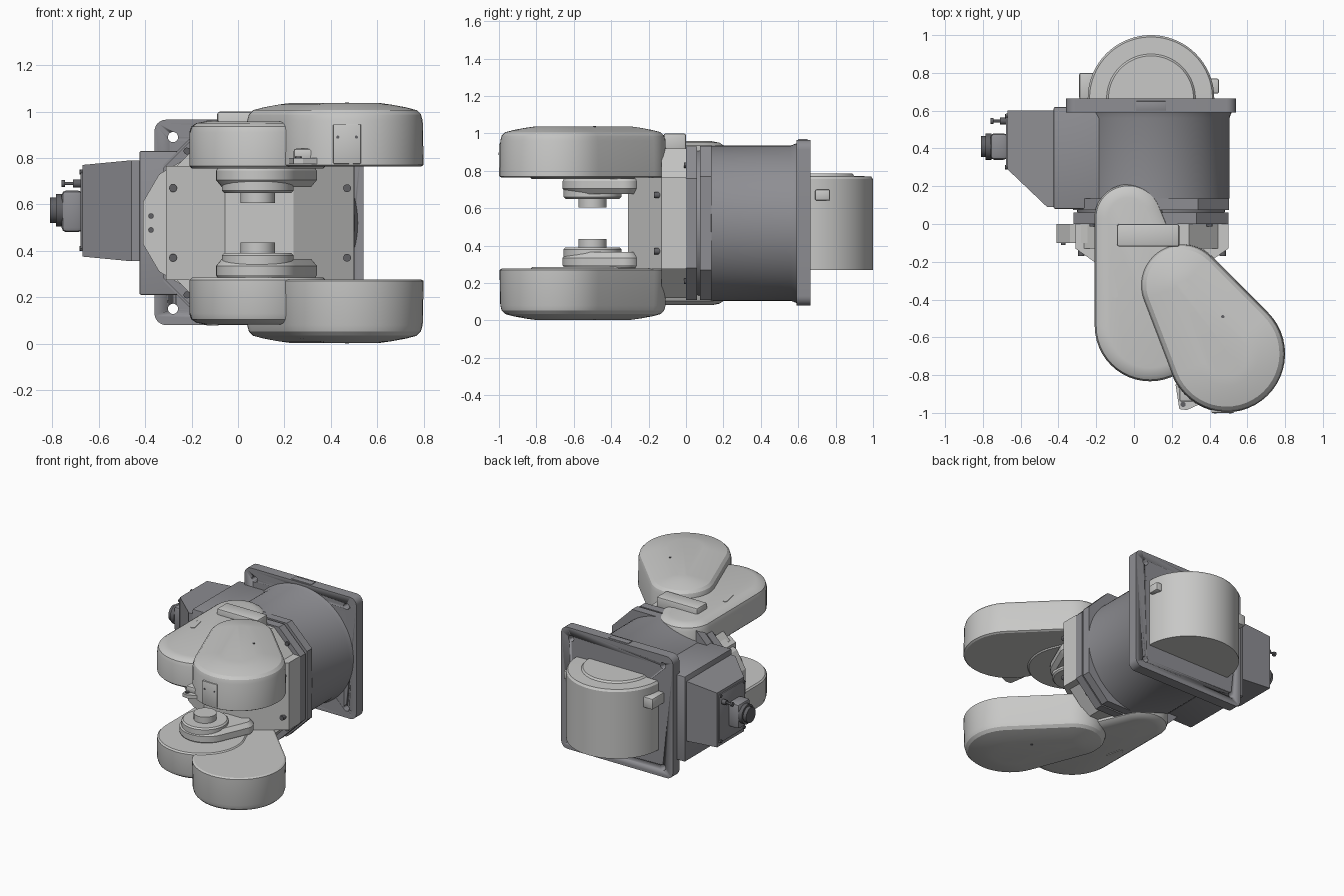
import bpy, bmesh, math
from mathutils import Vector

if "Cube" in bpy.data.objects:
    bpy.data.objects.remove(bpy.data.objects["Cube"])


def material(name, rgb):
    m = bpy.data.materials.new(name)
    m.use_nodes = True
    m.diffuse_color = (*rgb, 1)
    m.node_tree.nodes["Principled BSDF"].inputs["Base Color"].default_value = (*rgb, 1)
    return m


LIGHT = material("light grey", (0.58, 0.58, 0.57))
DARK = material("blue grey", (0.27, 0.27, 0.29))
STEEL = material("charcoal", (0.12, 0.12, 0.13))
MID = 0.52          # mirror height of the two arms
CX = 0.09           # centre line of the body


def finish(name, bm, mat):
    bmesh.ops.recalc_face_normals(bm, faces=bm.faces)
    me = bpy.data.meshes.new(name)
    bm.to_mesh(me)
    bm.free()
    me.materials.append(mat)
    for p in me.polygons:
        p.use_smooth = True
    me.set_sharp_from_angle(angle=math.radians(28))
    ob = bpy.data.objects.new(name, me)
    bpy.context.collection.objects.link(ob)
    return ob


def loft(name, rings, mat):
    """Skin matching rings of points and cap both ends."""
    bm = bmesh.new()
    vs = [[bm.verts.new(p) for p in ring] for ring in rings]
    n = len(vs[0])
    for a, b in zip(vs, vs[1:]):
        for i in range(n):
            j = (i + 1) % n
            bm.faces.new((a[i], a[j], b[j], b[i]))
    bm.faces.new(vs[0])
    bm.faces.new(vs[-1])
    return finish(name, bm, mat)


def place(axis, u, v, t):
    return {"x": (t, u, v), "y": (u, t, v), "z": (u, v, t)}[axis]


def prism(name, axis, outline, t0, t1, mat):
    return loft(name, [[place(axis, u, v, t) for u, v in outline] for t in (t0, t1)], mat)


def turned(name, axis, u, v, profile, mat, n=64):
    """Round part: profile is a list of (radius, position along axis)."""
    angles = [math.tau * i / n for i in range(n)]
    return loft(name, [[place(axis, u + r * math.cos(a), v + r * math.sin(a), t)
                        for a in angles] for r, t in profile], mat)


def box(name, lo, hi, mat, bevel=0.01):
    bm = bmesh.new()
    bmesh.ops.create_cube(bm, size=1)
    lo, hi = Vector(lo), Vector(hi)
    for v in bm.verts:
        v.co = (lo + hi) / 2 + v.co * (hi - lo)
    if bevel:
        bmesh.ops.bevel(bm, geom=bm.edges[:], offset=bevel, segments=2,
                        affect='EDGES', profile=0.5)
    return finish(name, bm, mat)


def pill(c1, r1, c2, r2, inset=0.0, n=28):
    """Outline wrapped around two circles."""
    d = Vector(c2) - Vector(c1)
    phi, beta = math.atan2(d.y, d.x), math.acos((r1 - r2) / d.length)
    pts = []
    for c, r, a0, a1 in ((c1, r1, phi + beta, phi + math.tau - beta),
                         (c2, r2, phi - beta, phi + beta)):
        for i in range(n):
            a = a0 + (a1 - a0) * i / (n - 1)
            pts.append((c[0] + (r - inset) * math.cos(a), c[1] + (r - inset) * math.sin(a)))
    return pts


def slab(name, circles, levels, side, mat):
    """Pill-shaped housing; levels are (inset, distance from the mid plane)."""
    loft(name, [[(x, y, MID + side * h) for x, y in pill(*circles, inset=i)]
                for i, h in levels], mat)


def rounded_rect(u0, u1, v0, v1, r, n=7):
    pts = []
    for k, (u, v) in enumerate(((u1 - r, v1 - r), (u0 + r, v1 - r),
                                (u0 + r, v0 + r), (u1 - r, v0 + r))):
        for i in range(n):
            a = math.pi / 2 * (k + i / (n - 1))
            pts.append((u + r * math.cos(a), v + r * math.sin(a)))
    return pts


def octagon(apothem, half_flat):
    a, b = apothem, half_flat
    return [(CX + u, MID + v) for u, v in ((a, -b), (a, b), (b, a), (-b, a),
                                          (-a, b), (-a, -b), (-b, -a), (b, -a))]


# Mounting plate with four corner holes
plate = prism("mounting_plate", "y", rounded_rect(-0.36, 0.54, 0.08, 0.965, 0.05), 0.59, 0.665, DARK)
for sx in (-1, 1):
    for sz in (-1, 1):
        hole = turned("hole_cutter", "y", CX + sx * 0.37, MID + sz * 0.37,
                      [(0.022, 0.5), (0.022, 0.75)], DARK, 24)
        hole.hide_render = hole.hide_viewport = True
        mod = plate.modifiers.new("hole", "BOOLEAN")
        mod.operation, mod.object = "DIFFERENCE", hole
box("plate_notch_cover", (0.01, 0.6, 0.95), (0.17, 0.65, 0.97), DARK, 0.004)

# Round body and its front flange
turned("body", "y", CX, MID, [(0.39, 0.06), (0.4, 0.13), (0.415, 0.135), (0.415, 0.56),
                              (0.43, 0.6)], DARK, 96)
prism("front_flange", "y", octagon(0.41, 0.24), 0.0, 0.06, DARK)
prism("flange_ring", "y", octagon(0.412, 0.25), 0.075, 0.135, DARK)
for sx in (-1, 1):
    for sz in (-1, 1):
        turned("flange_bolt", "y", CX + sx * 0.31, MID + sz * 0.31,
               [(0.015, -0.012), (0.015, 0.01)], STEEL, 12)

# Rear motor drum, axis upright
turned("rear_drum", "z", CX, 0.665, [(0.335, 0.27), (0.335, 0.755), (0.325, 0.77),
                                     (0.235, 0.772), (0.225, 0.785)], LIGHT, 96)
box("drum_latch", (-0.29, 0.66, 0.62), (-0.2, 0.8, 0.7), LIGHT)
box("drum_ear", (0.38, 0.69, 0.64), (0.45, 0.77, 0.7), LIGHT)

# Connector housing on the right side
box("side_housing", (-0.425, 0.08, 0.21), (0.0, 0.62, 0.83), DARK, 0.008)
loft("connector_box", [[(-0.42, 0.09, z) if k == 0 else p for k, p in enumerate(
    ((-0.42, 0.09, z), (-0.46, 0.09, z), (-0.67, 0.27 + e, z - s * e), (-0.67, 0.6, z - s * e),
     (-0.42, 0.6, z)))] for z, s, e in ((0.355, -1, 0.02), (0.79, 1, 0.02))], DARK)
box("connector_cover", (-0.678, 0.29, 0.4), (-0.665, 0.585, 0.75), DARK, 0.003)
box("connector_block", (-0.76, 0.34, 0.48), (-0.67, 0.48, 0.66), DARK, 0.02)
turned("connector_plug", "x", 0.41, 0.575, [(0.07, -0.755), (0.07, -0.785), (0.055, -0.785),
                                            (0.055, -0.81)], STEEL, 32)
turned("signal_plug", "x", 0.545, 0.69, [(0.018, -0.67), (0.018, -0.71), (0.007, -0.71),
                                         (0.007, -0.745), (0.016, -0.745), (0.016, -0.76)], STEEL, 16)
for y in (0.3, 0.57):
    for z in (0.41, 0.74):
        turned("cover_screw", "x", y, z, [(0.012, -0.67), (0.012, -0.684)], STEEL, 10)

# Light front turret
prism("turret_base", "y", octagon(0.4, 0.2), -0.13, 0.0, LIGHT)
prism("turret_head", "z", [(-0.31, 0), (-0.31, -0.13), (-0.055, -0.31), (0.24, -0.31),
                           (0.5, -0.13), (0.5, 0)], 0.275, 0.765, LIGHT)
prism("turret_cheek", "y", [(-0.15, 0.2), (-0.34, 0.31), (-0.41, 0.43), (-0.41, 0.61),
                            (-0.34, 0.73), (-0.15, 0.84)], -0.1, 0.0, LIGHT)
for x in (-0.28, 0.47):
    for z in (0.37, 0.67):
        turned("turret_bolt", "y", x, z, [(0.017, -0.17), (0.017, -0.1)], STEEL, 14)
for z in (0.49, 0.55):
    turned("cheek_screw", "y", -0.375, z, [(0.012, -0.11), (0.012, -0.09)], STEEL, 12)

# Upper and lower arms
INNER = ((0.085, -0.54), 0.293, (-0.03, 0.03), 0.18)
OUTER = ((0.49, -0.687), 0.31, (0.255, -0.325), 0.22)
TONGUE = ((0.085, -0.48), 0.18, (0.26, -0.33), 0.08)
for side, label in ((1, "upper"), (-1, "lower")):
    slab(label + "_inner_arm", INNER, [(0.01, 0.235), (0, 0.245), (0, 0.39), (0.008, 0.415),
                                       (0.03, 0.43), (0.07, 0.438)], side, LIGHT)
    slab(label + "_outer_arm", OUTER, [(0.012, 0.243), (0, 0.25), (0.004, 0.44), (0.012, 0.468),
                                       (0.03, 0.486), (0.075, 0.498), (0.14, 0.51), (0.19, 0.517)], side, LIGHT)
    # wrist bracket and spindle
    slab(label + "_wrist_bracket", TONGUE, [(0.025, 0.155), (0, 0.185), (0, 0.225), (0.01, 0.24)],
         side, LIGHT)
    turned(label + "_spindle", "z", 0.085, -0.5, [(r, MID + side * h) for r, h in (
        (0.155, 0.24), (0.155, 0.14), (0.145, 0.13), (0.075, 0.13), (0.075, 0.085))], LIGHT, 48)
    # raised slots and screws on the covers
    for c1, c2, h in (((-0.12, -0.28), (-0.1, -0.375), 0.438), ((0.685, -0.62), (0.685, -0.71), 0.495)):
        slab(label + "_cover_slot", (c1, 0.016, c2, 0.0159), [(0, h - 0.01), (0, h + 0.004)], side, LIGHT)
    for x, y in ((0.25, -0.31), (0.34, -0.31), (0.47, -0.49), (0.47, -0.84)):
        h = 0.517 if y == -0.49 else 0.503
        turned(label + "_cover_screw", "z", x, y, [(0.009, MID + side * (h - 0.02)),
                                                   (0.009, MID + side * (h + 0.002))], STEEL, 10)

# Details on the upper arm
box("shoulder_bar", (-0.09, -0.12, 0.9), (0.24, 0.0, 1.0), LIGHT, 0.012)
prism("stop_tab", "z", [(0.22, -0.85), (0.24, -0.98), (0.28, -0.985), (0.4, -0.93), (0.4, -0.8)],
      0.775, 0.8, LIGHT)
box("stop_block", (0.24, -0.94, 0.79), (0.35, -0.8, 0.84), LIGHT)
turned("stop_screw", "z", 0.26, -0.955, [(0.014, 0.79), (0.014, 0.806)], STEEL, 12)
box("arm_label_plate", (0.41, -1.0, 0.775), (0.53, -0.96, 0.945), LIGHT, 0.004)
for x in (0.43, 0.51):
    turned("label_screw", "y", x, 0.89, [(0.007, -1.002), (0.007, -0.98)], STEEL, 10)
